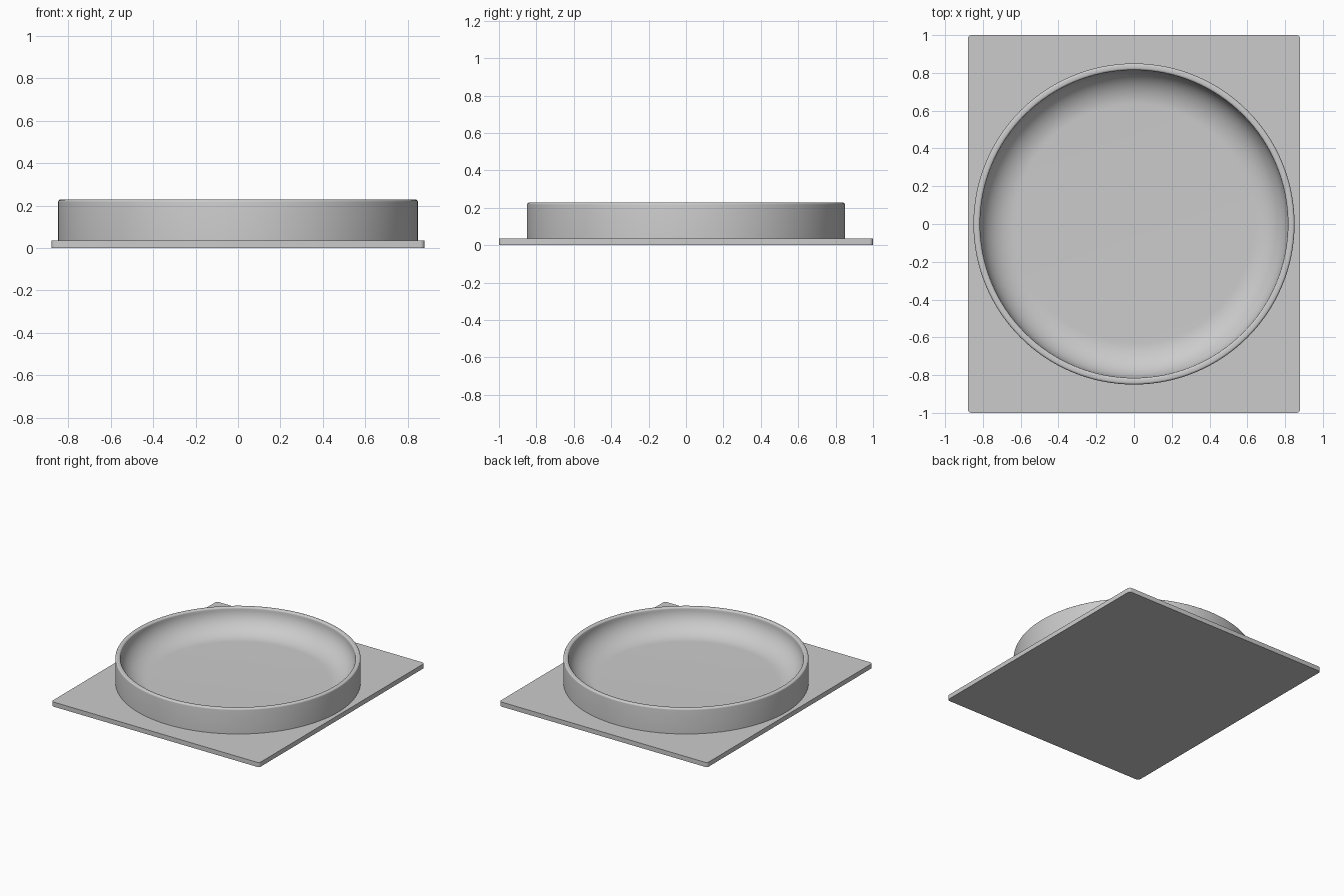
import bpy
import bmesh
import math

cube = bpy.data.objects.get("Cube")
if cube:
    bpy.data.objects.remove(cube, do_unlink=True)

PLATE_TOP = 0.035
SEGMENTS = 128

grey = bpy.data.materials.new("plain grey")
grey.use_nodes = True
colour = (0.6, 0.6, 0.6, 1)
grey.diffuse_color = colour
grey.node_tree.nodes["Principled BSDF"].inputs["Base Color"].default_value = colour


def add_object(name, bm):
    bmesh.ops.recalc_face_normals(bm, faces=bm.faces)
    mesh = bpy.data.meshes.new(name)
    bm.to_mesh(mesh)
    bm.free()
    mesh.materials.append(grey)
    obj = bpy.data.objects.new(name, mesh)
    bpy.context.collection.objects.link(obj)
    bpy.ops.object.select_all(action="DESELECT")
    bpy.context.view_layer.objects.active = obj
    obj.select_set(True)
    bpy.ops.object.shade_smooth_by_angle(angle=math.radians(30))
    return obj


def arc(cx, cz, rx, rz, start, end, steps):
    angles = [math.radians(start + (end - start) * i / steps) for i in range(steps + 1)]
    return [(cx + rx * math.cos(a), cz + rz * math.sin(a)) for a in angles]


# Rectangular base plate with softly rounded vertical corners
bm = bmesh.new()
bmesh.ops.create_cube(bm, size=1)
for v in bm.verts:
    v.co.x *= 1.76
    v.co.y *= 2
    v.co.z = (v.co.z + 0.5) * PLATE_TOP
uprights = [e for e in bm.edges if abs(e.verts[0].co.z - e.verts[1].co.z) > 0.01]
bmesh.ops.bevel(bm, geom=uprights, offset=0.02, segments=5, profile=0.5, affect="EDGES")
add_object("base_plate", bm)

# Round dish: outer wall, rounded rim, concave inside and flat floor
profile = [(0.85, PLATE_TOP - 0.01)]
profile += arc(0.838, 0.216, 0.012, 0.012, 0, 90, 5)
profile += arc(0.827, 0.216, 0.012, 0.012, 90, 180, 5)
profile += arc(0.63, 0.216, 0.185, 0.164, 0, -90, 20)[1:]
profile.append((0, 0.052))
bm = bmesh.new()
verts = [bm.verts.new((r, 0, z)) for r, z in profile]
edges = [bm.edges.new(pair) for pair in zip(verts, verts[1:])]
bmesh.ops.spin(bm, geom=verts + edges, cent=(0, 0, 0), axis=(0, 0, 1),
               angle=math.tau, steps=SEGMENTS, use_duplicate=False)
bmesh.ops.remove_doubles(bm, verts=bm.verts, dist=0.0001)
dish = add_object("round_dish", bm)
